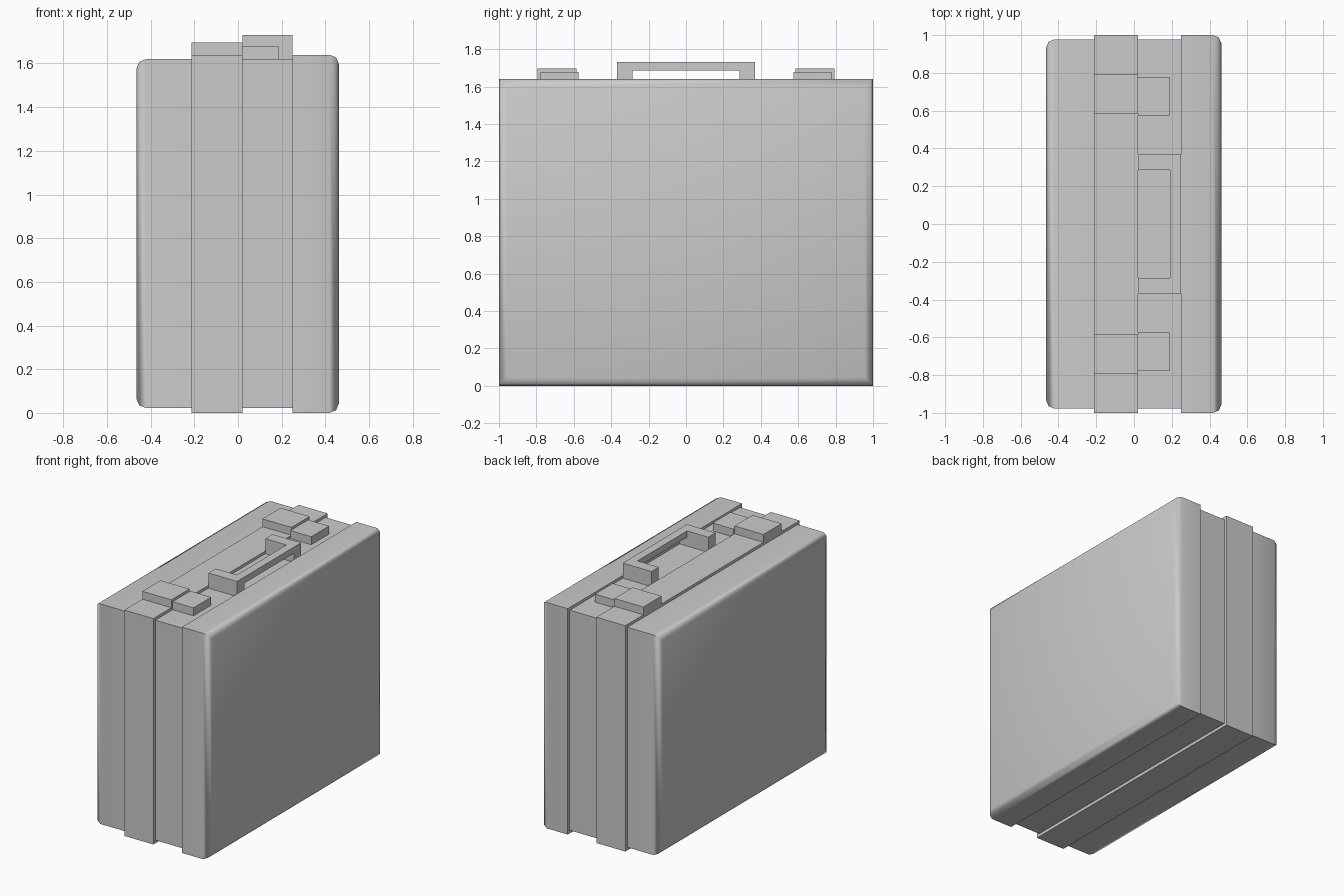
import bpy, bmesh
from mathutils import Vector

if "Cube" in bpy.data.objects:
    bpy.data.objects.remove(bpy.data.objects["Cube"])


def add_box(bm, x, y, z):
    """Add one closed box given its (min, max) range on each axis."""
    verts = bmesh.ops.create_cube(bm, size=1)["verts"]
    for v in verts:
        v.co = Vector([r[0] if c < 0 else r[1] for c, r in zip(v.co, (x, y, z))])


def finish(name, bm):
    mesh = bpy.data.meshes.new(name)
    bm.to_mesh(mesh)
    bm.free()
    obj = bpy.data.objects.new(name, mesh)
    bpy.context.collection.objects.link(obj)
    return obj


def make_part(name, *boxes):
    bm = bmesh.new()
    for b in boxes:
        add_box(bm, *b)
    return finish(name, bm)


def make_shell(name, box, outer_x):
    """Box whose outer face has softened edges."""
    bm = bmesh.new()
    add_box(bm, *box)
    edges = [e for e in bm.edges
             if all(abs(v.co.x - outer_x) < 1e-4 for v in e.verts)]
    bmesh.ops.bevel(bm, geom=edges, offset=0.043, offset_type='OFFSET',
                    segments=2, profile=0.5, affect='EDGES')
    obj = finish(name, bm)
    bpy.ops.object.select_all(action='DESELECT')
    obj.select_set(True)
    bpy.context.view_layer.objects.active = obj
    bpy.ops.object.shade_smooth_by_angle(angle=0.87)
    return obj


small = ((-0.977, 0.977), (0.022, 1.62))
large = ((-1.0, 1.0), (0.0, 1.64))

# Case body: outer shells and the two middle bands
make_shell("left_shell", ((-0.465, -0.213), *small), -0.465)
make_part("left_band", ((-0.213, 0.02), *large))
make_part("right_band", ((0.02, 0.25), *small))
make_shell("right_shell", ((0.25, 0.462), *large), 0.462)

# Latches, one pair on each side of the handle
for side, label in ((-1, "front"), (1, "back")):
    def span(a, b):
        return tuple(sorted((side * a, side * b)))
    make_part(label + "_latch_base", ((-0.213, 0.02), span(0.585, 0.793), (1.635, 1.697)))
    make_part(label + "_latch_clasp", ((0.02, 0.187), span(0.574, 0.778), (1.615, 1.678)))

# Handle: two legs and an offset grip bar
make_part("handle",
          ((0.02, 0.25), (-0.368, -0.285), (1.615, 1.73)),
          ((0.02, 0.25), (0.285, 0.368), (1.615, 1.73)),
          ((0.19, 0.25), (-0.285, 0.285), (1.685, 1.73)))
